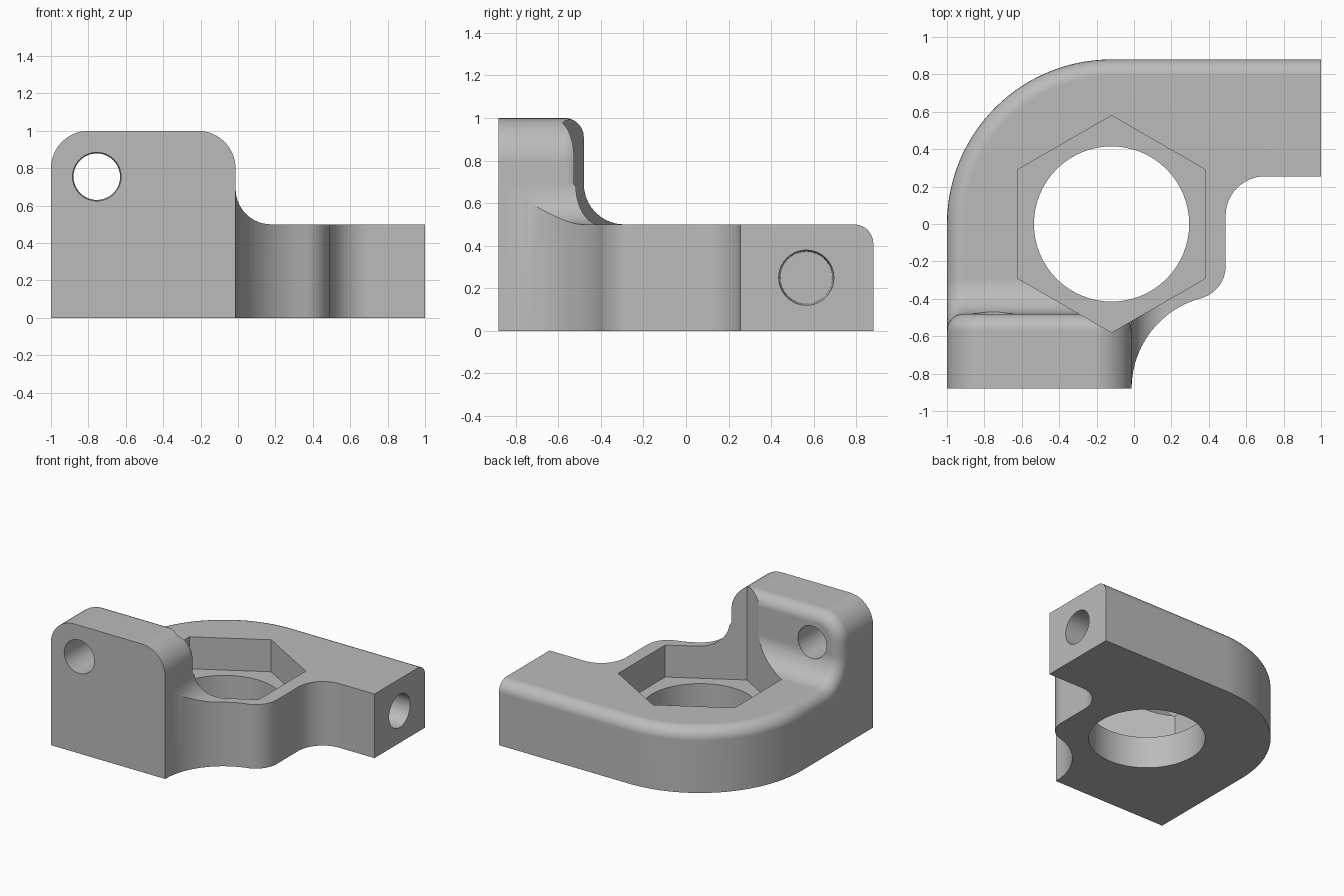
import bpy, bmesh, math
from mathutils import Vector

if "Cube" in bpy.data.objects:
    bpy.data.objects.remove(bpy.data.objects["Cube"])


def arc(cx, cy, r, a0, a1, n):
    """Points on an arc, angles in degrees."""
    out = []
    for i in range(n + 1):
        a = math.radians(a0 + (a1 - a0) * i / n)
        out.append((cx + r * math.cos(a), cy + r * math.sin(a)))
    return out


def prism(name, pts, axis, lo, hi, scale_hi=1.0, centre=(0, 0)):
    """Extrude a 2D outline along an axis, optionally tapering it."""
    place = {'x': lambda u, v, w: (w, u, v),
             'y': lambda u, v, w: (u, w, v),
             'z': lambda u, v, w: (u, v, w)}[axis]
    clean = []
    for p in pts:
        if not clean or math.dist(p, clean[-1]) > 1e-4:
            clean.append(p)
    if math.dist(clean[0], clean[-1]) < 1e-4:
        clean.pop()
    bm = bmesh.new()
    a = [bm.verts.new(place(u, v, lo)) for u, v in clean]
    b = [bm.verts.new(place(centre[0] + (u - centre[0]) * scale_hi,
                            centre[1] + (v - centre[1]) * scale_hi, hi)) for u, v in clean]
    bm.faces.new(a)
    bm.faces.new(b)
    n = len(clean)
    for i in range(n):
        j = (i + 1) % n
        bm.faces.new((a[i], a[j], b[j], b[i]))
    bmesh.ops.recalc_face_normals(bm, faces=bm.faces)
    me = bpy.data.meshes.new(name)
    bm.to_mesh(me)
    bm.free()
    ob = bpy.data.objects.new(name, me)
    bpy.context.collection.objects.link(ob)
    return ob


def combine(target, tool, operation):
    """Apply a boolean and discard the tool."""
    mod = target.modifiers.new("cut", 'BOOLEAN')
    mod.operation, mod.object, mod.solver = operation, tool, 'EXACT'
    bpy.context.view_layer.objects.active = target
    bpy.ops.object.modifier_apply(modifier=mod.name)
    bpy.data.objects.remove(tool, do_unlink=True)


# Plan outline of the bracket
outline = ([(-1, -.88)]
           + arc(.487, -.88, .5, 180, 105, 14)
           + arc(.3114, -.2245, .1786, 285, 360, 10)
           + arc(.70, .045, .21, 180, 90, 12)
           + [(1, .255), (1, .88)]
           + arc(-.12, 0, .88, 90, 180, 28))
bracket = prism("bracket", outline, 'z', 0, 1.2)

# Side profile: low base, fillet, upright lug
side = ([(-1.2, -.2), (1.2, -.2), (1.2, .5)]
        + arc(-.29, .69, .19, 270, 180, 10)
        + [(-.48, 1.2), (-1.2, 1.2)])
combine(bracket, prism("side_profile", side, 'x', -1.3, 1.3), 'INTERSECT')

# Front profile: rounded lug with a fillet down to the base
front = ([(-1, -.2), (1.2, -.2), (1.2, .5)]
         + arc(.177, .69, .19, 270, 180, 10)
         + arc(-.213, .8, .2, 0, 90, 10)
         + arc(-.8, .8, .2, 90, 180, 10))
combine(bracket, prism("front_profile", front, 'y', -1.3, 1.3), 'INTERSECT')

# Round the outer rim along the back, the left side and over the lug
bm = bmesh.new()
bm.from_mesh(bracket.data)
bmesh.ops.remove_doubles(bm, verts=bm.verts, dist=2e-4)
bmesh.ops.dissolve_limit(bm, angle_limit=math.radians(.5), verts=bm.verts, edges=bm.edges)


def on_rim(e):
    if len(e.link_faces) != 2 or e.calc_face_angle(0) < math.radians(60):
        return False
    m = (e.verts[0].co + e.verts[1].co) / 2
    low = min(v.co.z for v in e.verts)
    if low < .4 or m.y < -.87:
        return False
    outer = m.x < -.99 or m.y > .87 or (m.x < -.1 and m.y > 0 and math.hypot(m.x + .12, m.y) > .86)
    lug = abs(m.y + .48) < .01 and low > .68
    return outer or lug


bmesh.ops.bevel(bm, geom=[e for e in bm.edges if on_rim(e)], offset=.09,
                offset_type='OFFSET', segments=7, profile=.5,
                affect='EDGES', clamp_overlap=False)
bmesh.ops.recalc_face_normals(bm, faces=bm.faces)
bm.to_mesh(bracket.data)
bm.free()

# Hexagonal pocket and the round bore below it
combine(bracket, prism("hex_pocket", arc(-.12, 0, .58, 90, 450, 6), 'z', .25, 1.4), 'DIFFERENCE')
combine(bracket, prism("bore", arc(-.12, 0, .415, 0, 360, 64), 'z', -.2, .6), 'DIFFERENCE')

# Slightly tapered bolt holes: through the lug, and blind into the arm
combine(bracket, prism("lug_hole", arc(-.755, .755, .13, 0, 360, 40), 'y', -.9, -.2,
                       .93, (-.755, .755)), 'DIFFERENCE')
combine(bracket, prism("arm_hole", arc(.565, .25, .13, 0, 360, 40), 'x', 1.02, .5,
                       .94, (.565, .25)), 'DIFFERENCE')

# Plain grey finish with smooth curves and sharp edges
grey = bpy.data.materials.new("grey")
grey.diffuse_color = (.5, .5, .5, 1)
grey.use_nodes = True
grey.node_tree.nodes["Principled BSDF"].inputs["Base Color"].default_value = grey.diffuse_color
bracket.data.materials.clear()
bracket.data.materials.append(grey)
for p in bracket.data.polygons:
    p.material_index = 0
bpy.ops.object.select_all(action='DESELECT')
bracket.select_set(True)
bpy.context.view_layer.objects.active = bracket
bpy.ops.object.shade_smooth_by_angle(angle=math.radians(30))
weighted = bracket.modifiers.new("even_shading", 'WEIGHTED_NORMAL')
weighted.keep_sharp = True
